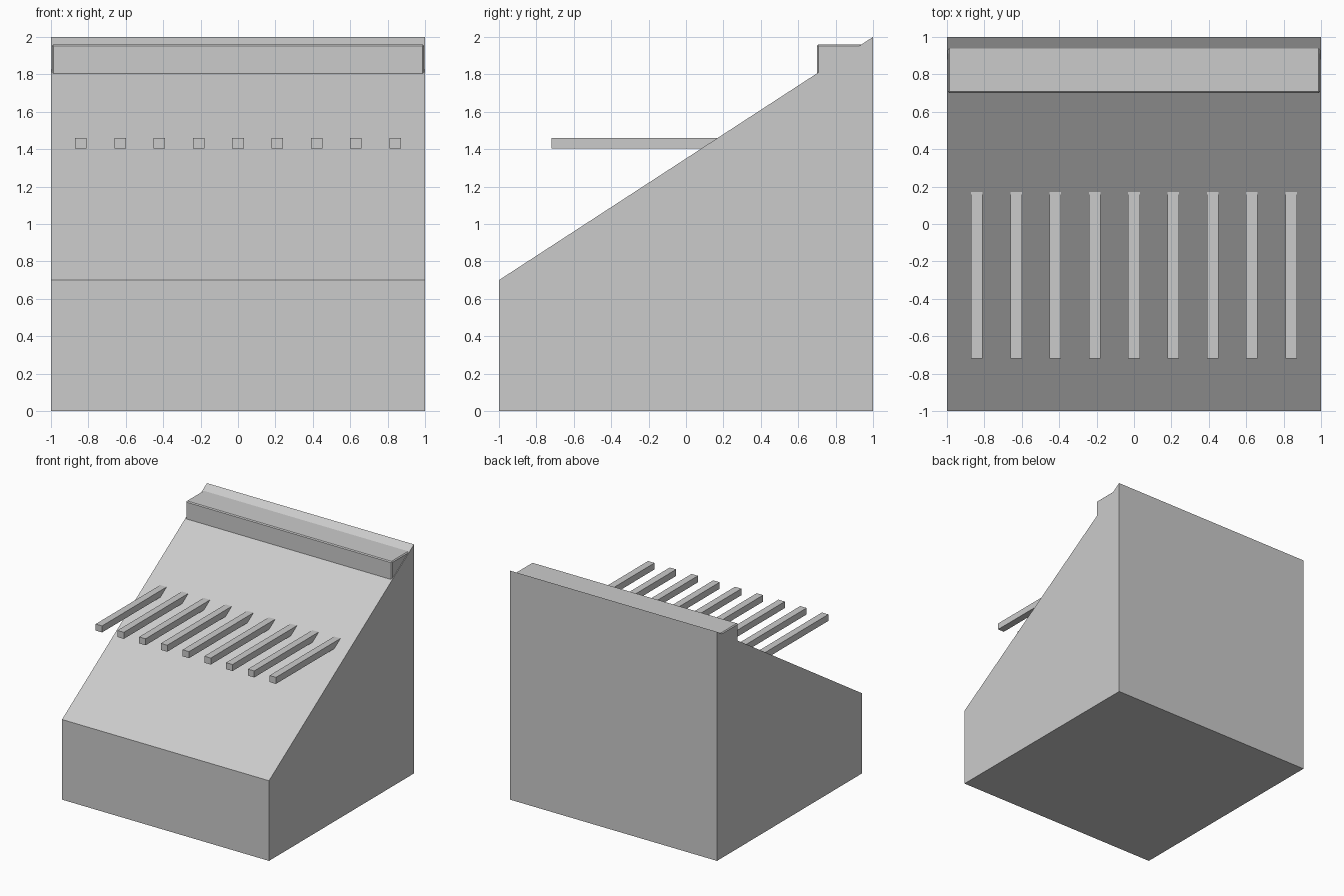
import bpy, bmesh

if "Cube" in bpy.data.objects:
    bpy.data.objects.remove(bpy.data.objects["Cube"])


def extrude_profile(name, profile, half_width):
    """Closed (y, z) profile extruded symmetrically along x."""
    bm = bmesh.new()
    face = bm.faces.new([bm.verts.new((-half_width, y, z)) for y, z in profile])
    side = bmesh.ops.extrude_face_region(bm, geom=[face])["geom"]
    verts = [g for g in side if isinstance(g, bmesh.types.BMVert)]
    bmesh.ops.translate(bm, verts=verts, vec=(2 * half_width, 0, 0))
    bmesh.ops.recalc_face_normals(bm, faces=bm.faces)
    return link(name, bm)


def box(name, lo, hi):
    """Axis-aligned box between two corners."""
    bm = bmesh.new()
    bmesh.ops.create_cube(bm, size=1)
    for v in bm.verts:
        v.co = [(a + b) / 2 + c * (b - a) for a, b, c in zip(lo, hi, v.co)]
    return link(name, bm)


def link(name, bm):
    mesh = bpy.data.meshes.new(name)
    bm.to_mesh(mesh)
    bm.free()
    obj = bpy.data.objects.new(name, mesh)
    bpy.context.collection.objects.link(obj)
    return obj


# Sloped wedge body
extrude_profile("sloped_body", [(-1, 0), (1, 0), (1, 2), (-1, 0.7)], 1.0)

# Ledge along the top of the slope, with slightly chamfered edges
ledge = box("top_ledge", (-0.995, 0.70, 1.70), (0.995, 0.96, 1.96))
bevel = ledge.modifiers.new("chamfer", "BEVEL")
bevel.width = 0.008
bevel.segments = 1

# Row of pegs sticking out of the slope
for i in range(9):
    x = (i - 4) * 0.21
    box(f"peg_{i + 1}", (x - 0.031, -0.72, 1.404), (x + 0.031, 0.20, 1.461))
